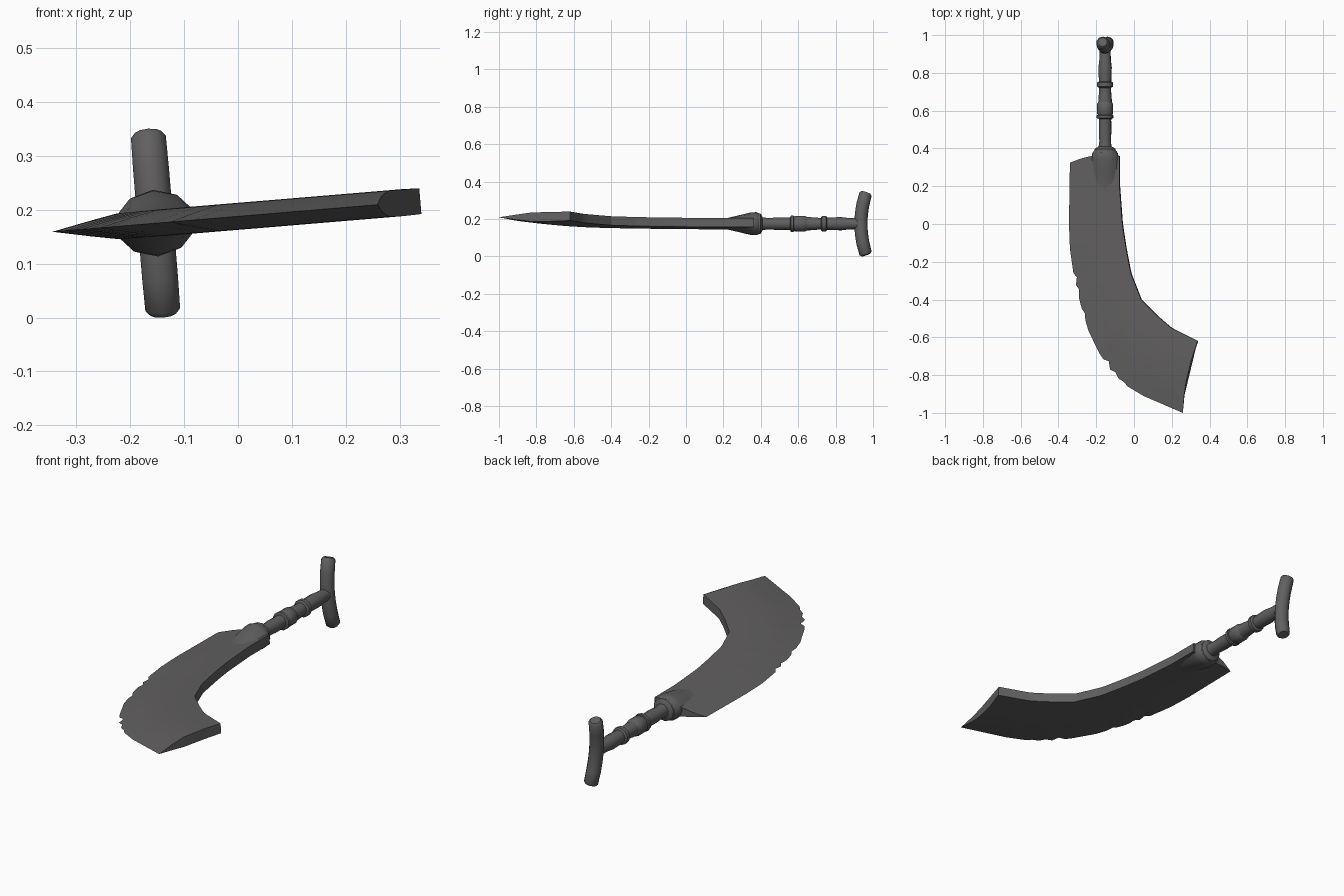
import bpy, bmesh, math
from mathutils import Vector, Matrix

cube = bpy.data.objects.get("Cube")
if cube:
    bpy.data.objects.remove(cube, do_unlink=True)

iron = bpy.data.materials.new("dark iron")
iron.use_nodes = True
COLOUR = (0.12, 0.115, 0.115, 1)
iron.diffuse_color = COLOUR
iron.node_tree.nodes["Principled BSDF"].inputs["Base Color"].default_value = COLOUR

# The whole weapon leans slightly about its handle axis
PIVOT = Vector((-0.153, 0, 0.175))
LEAN = Matrix.Translation(PIVOT) @ Matrix.Rotation(-0.083, 4, 'Y')


def loft(name, rings, angle):
    """Skin closed rings of points, given relative to the handle axis."""
    bm = bmesh.new()
    rows = [[bm.verts.new(LEAN @ Vector(p)) for p in ring] for ring in rings]
    n = len(rows[0])
    for a, b in zip(rows, rows[1:]):
        for i in range(n):
            j = (i + 1) % n
            bm.faces.new((a[i], a[j], b[j], b[i]))
    bm.faces.new(rows[0])
    bm.faces.new(rows[-1])
    bmesh.ops.recalc_face_normals(bm, faces=bm.faces)
    mesh = bpy.data.meshes.new(name)
    bm.to_mesh(mesh)
    bm.free()
    mesh.materials.append(iron)
    obj = bpy.data.objects.new(name, mesh)
    bpy.context.collection.objects.link(obj)
    bpy.ops.object.select_all(action='DESELECT')
    obj.select_set(True)
    bpy.context.view_layer.objects.active = obj
    bpy.ops.object.shade_smooth_by_angle(angle=math.radians(angle))
    return obj


def turned(name, profile, sides=12, angle=35):
    """Elliptical rings along y from (y, half width, half height)."""
    turns = [2 * math.pi * (i + 0.5) / sides for i in range(sides)]
    return loft(name, [[(w * math.cos(a), y, h * math.sin(a)) for a in turns]
                       for y, w, h in profile], angle)


def resample(points, count):
    """Evenly spaced points along a polyline."""
    pts = [Vector(p) for p in points]
    lengths = [(b - a).length for a, b in zip(pts, pts[1:])]
    result = []
    for k in range(count):
        d = sum(lengths) * k / (count - 1)
        i = 0
        while i < len(lengths) - 1 and d > lengths[i]:
            d -= lengths[i]
            i += 1
        result.append(pts[i].lerp(pts[i + 1], min(1, d / lengths[i])))
    return result


# Blade: wedge section between the cutting edge and the thick spine
EDGE = [(-0.34, 0.325), (-0.345, 0.0), (-0.34, -0.13), (-0.32, -0.27),
        (-0.285, -0.42), (-0.24, -0.57), (-0.18, -0.69), (-0.12, -0.78),
        (-0.05, -0.85), (0.05, -0.91), (0.26, -1.0)]
SPINE = [(-0.075, 0.36), (-0.075, 0.2), (-0.06, 0.0), (-0.04, -0.13),
         (-0.015, -0.26), (0.04, -0.4), (0.13, -0.49), (0.2, -0.55), (0.34, -0.62)]
STATIONS = 50
NICKS = {19: 0.015, 21: 0.012, 25: 0.01, 34: 0.02, 36: 0.012, 38: 0.008}
SECTION = [(0.25, 0.014), (0.45, 0.024), (0.75, 0.025), (1.0, 0.024)]

rings = []
for k, (e, s) in enumerate(zip(resample(EDGE, STATIONS), resample(SPINE, STATIONS))):
    e = e + (s - e).normalized() * NICKS.get(k, 0)

    def place(t, z):
        p = e.lerp(s, t)
        bow = 4 * t * (1 - t)
        if k == 0:                      # heel rises toward the socket
            p.y += 0.02 * bow
        if k == STATIONS - 1:           # tip is slightly hollow
            p.x -= 0.016 * bow
        return (p.x - PIVOT.x, p.y, z)

    rings.append([place(0, 0)] + [place(t, z) for t, z in SECTION]
                 + [place(t, -z) for t, z in reversed(SECTION)])
loft("blade", rings, 20)

# Socket swelling out of the blade to meet the handle
turned("socket", [(0.1, 0.05, 0.018), (0.2, 0.068, 0.026), (0.27, 0.074, 0.042),
                  (0.345, 0.076, 0.06), (0.375, 0.07, 0.062), (0.39, 0.058, 0.056)], 10, 40)
turned("collar", [(0.375, 0.05, 0.05), (0.38, 0.058, 0.058),
                  (0.398, 0.056, 0.056), (0.41, 0.036, 0.036)])

# Handle shaft with swells and raised rings
SHAFT = [(0.4, 0.036), (0.44, 0.031), (0.49, 0.034), (0.55, 0.033),
         (0.6, 0.036), (0.66, 0.036), (0.71, 0.032), (0.77, 0.034),
         (0.83, 0.036), (0.87, 0.031), (0.935, 0.029)]
turned("handle", [(y, r, r) for y, r in SHAFT])
for name, y, length, r in (("lower_ring", 0.568, 0.018, 0.045),
                           ("grip_ring", 0.61, 0.065, 0.043),
                           ("upper_ring", 0.738, 0.026, 0.043)):
    turned(name, [(y + length * f, r * g, r * g) for f, g in
                  ((-0.65, 0.75), (-0.4, 1), (0.4, 1), (0.65, 0.75))])

# Curved crossbar at the end of the handle
bar = []
for f, r in ((-1, 0.025), (-0.94, 0.034), (-0.6, 0.035), (-0.3, 0.035), (0, 0.035),
             (0.3, 0.035), (0.6, 0.035), (0.94, 0.034), (1, 0.025)):
    centre = Vector((0, 0.935 + 0.028 * f * f, 0.168 * f))
    along = Vector((0, 0.056 * f, 0.168)).normalized()
    out = Vector((0, along.z, -along.y))
    bar.append([centre + r * (math.cos(a) * Vector((1, 0, 0)) + math.sin(a) * out)
                for a in (math.pi * (i + 0.5) / 5 for i in range(10))])
loft("crossbar", bar, 45)
